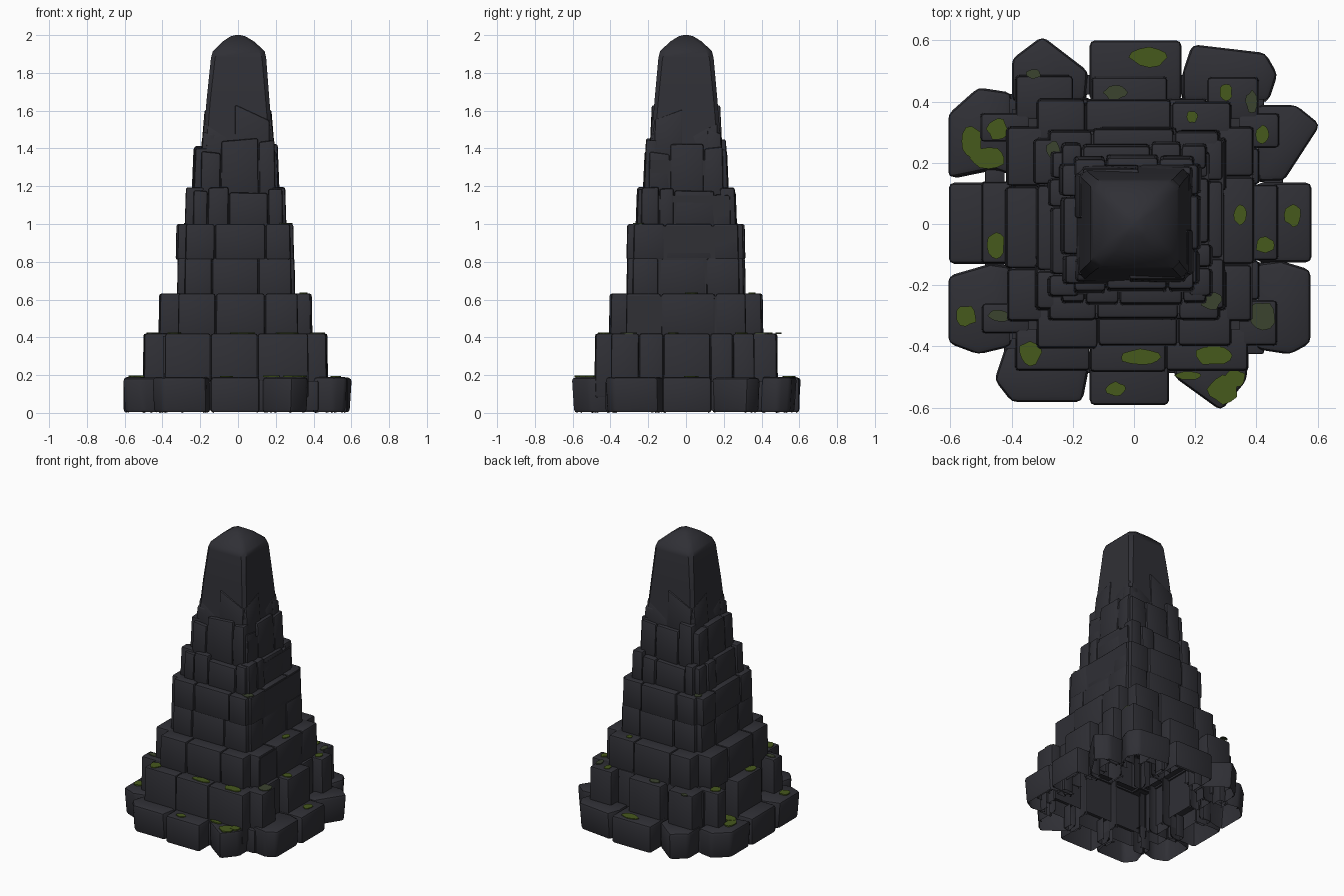
import bpy, bmesh, math, random
from mathutils import Vector

if "Cube" in bpy.data.objects:
    bpy.data.objects.remove(bpy.data.objects["Cube"])

random.seed(7)


def material(name, rgb):
    m = bpy.data.materials.new(name)
    m.diffuse_color = (*rgb, 1)
    m.use_nodes = True
    m.node_tree.nodes["Principled BSDF"].inputs["Base Color"].default_value = m.diffuse_color
    return m


STONE = material("dark stone", (0.029, 0.029, 0.036))
MOSS = material("moss green", (0.062, 0.10, 0.012))
DULL = material("faded moss", (0.043, 0.056, 0.028))

# outward and tangent directions: front, right, back, left
SIDES = [(Vector((0, -1)), Vector((1, 0))), (Vector((1, 0)), Vector((0, 1))),
         (Vector((0, 1)), Vector((-1, 0))), (Vector((-1, 0)), Vector((0, -1)))]
SIDE_OFFSET = [0, -0.012, 0, 0.014]


def finish(bm, name, mat, smooth=True):
    me = bpy.data.meshes.new(name)
    bm.to_mesh(me)
    bm.free()
    ob = bpy.data.objects.new(name, me)
    bpy.context.collection.objects.link(ob)
    me.materials.append(mat)
    if smooth:
        bpy.ops.object.select_all(action='DESELECT')
        ob.select_set(True)
        bpy.context.view_layer.objects.active = ob
        bpy.ops.object.shade_smooth_by_angle(angle=math.radians(35))
    return ob


def add_block(target, foot, top, out, bevel):
    """Bevelled block between two outlines, open underneath and on the inner side."""
    bm = bmesh.new()
    a = [bm.verts.new(p) for p in foot]
    b = [bm.verts.new(p) for p in top]
    n = len(a)
    bm.faces.new(a)
    bm.faces.new(b)
    for i in range(n):
        bm.faces.new((a[i], a[(i + 1) % n], b[(i + 1) % n], b[i]))
    bmesh.ops.recalc_face_normals(bm, faces=bm.faces[:])
    if bevel:
        bmesh.ops.bevel(bm, geom=bm.edges[:], offset=bevel, segments=2,
                        profile=0.5, affect='EDGES', clamp_overlap=True)
    bm.normal_update()
    inner = Vector((out[0], out[1], 0))
    gone = [f for f in bm.faces if f.normal.z < -0.9 or f.normal.dot(inner) < -0.9]
    bmesh.ops.delete(bm, geom=gone, context='FACES')
    tmp = bpy.data.meshes.new("tmp")
    bm.to_mesh(tmp)
    bm.free()
    target.from_mesh(tmp)
    bpy.data.meshes.remove(tmp)


def side_block(target, k, u0, u1, d0, d1, z0, z1, bevel=0.012, lean=0.0, slope=0.0):
    """Block on side k: u along the wall, d outward, lean = top moves inward."""
    out, tan = SIDES[k]
    corners = [(u0, d0), (u1, d0), (u1, d1), (u0, d1)]
    foot = [(*(tan * u + out * d), z0) for u, d in corners]
    mid = (u0 + u1) / 2
    top = [(*(tan * u * (1 - lean * 2) + out * (d - lean if d == d1 else d)),
            z1 + slope * (u - mid)) for u, d in corners]
    add_block(target, foot, top, out, bevel)


# base ring: four middle blocks and irregular corner slabs
base = bmesh.new()
for k, (u0, u1, d) in enumerate([(-.145, .115, .592), (-.125, .135, .58),
                                 (-.155, .145, .60), (-.135, .13, .605)]):
    side_block(base, k, u0, u1, .40, d, 0, .19, bevel=.018)
slabs = [
    (2, [(-.40, .40), (-.40, .54), (-.30, .615), (-.15, .50), (-.16, .40)]),
    (3, [(-.40, .43), (-.51, .447), (-.608, .36), (-.608, .15), (-.46, .18), (-.40, .16)]),
    (2, [(.16, .40), (.16, .50), (.19, .588), (.43, .56), (.47, .49), (.44, .40)]),
    (1, [(.40, .39), (.53, .39), (.61, .325), (.49, .14), (.40, .14)]),
    (1, [(.40, -.13), (.48, -.12), (.578, -.15), (.578, -.39), (.51, -.427), (.40, -.41)]),
    (0, [(.37, -.40), (.37, -.51), (.285, -.612), (.13, -.50), (.14, -.40)]),
    (3, [(-.40, -.14), (-.47, -.13), (-.608, -.17), (-.608, -.39), (-.51, -.427), (-.40, -.40)]),
    (0, [(-.42, -.40), (-.457, -.51), (-.40, -.583), (-.17, -.583), (-.15, -.48), (-.16, -.40)]),
]
for k, poly in slabs:
    z = .19 + random.uniform(-.004, .004)
    add_block(base, [(x * .98, y * .98, 0) for x, y in poly], [(x, y, z) for x, y in poly],
              SIDES[k][0], .02)
finish(base, "base_blocks", STONE)

# filler stones behind the joints of the base ring
joints = bmesh.new()
for k in range(4):
    for u in (-.14, .13):
        side_block(joints, k, u - .04, u + .04, .42, .487, .01, .17, .008)
    side_block(joints, k, .35, .425, .35, .425, .01, .17, .008)
finish(joints, "joint_fillers", STONE)

# first step: middle block, corner posts and recessed stones between them
FIRST = [[(-.39, -.145, 0), (-.145, .105, 0), (.105, .375, 0)],
         [(-.40, -.25, 0), (-.25, -.12, 1), (-.12, .13, 0), (.13, .25, 1), (.25, .365, 0)],
         [(-.41, -.24, 0), (-.24, -.11, 1), (-.11, .14, 0), (.14, .20, 1), (.20, .39, 0)],
         [(-.365, -.27, 0), (-.27, -.14, 1), (-.14, .13, 0), (.13, .26, 1), (.26, .36, 0)]]
bm = bmesh.new()
for k, row in enumerate(FIRST):
    for u0, u1, recessed in row:
        d = .412 if recessed else .487 + SIDE_OFFSET[k] + random.uniform(-.006, .004)
        side_block(bm, k, u0 + .001, u1 - .001, .34, d, .08, .42, lean=.004)
finish(bm, "first_step", STONE)

# stepped courses: name, bottom, top, outer, inner, half length, seams, height jitter
COURSES = [
    ("second_step", .40, .632, .405, .26, .32, (-.13, .155), 0),
    ("third_step_lower", .61, .82, .313, .22, .285, (-.14, .11), 0),
    ("third_step_upper", .81, 1.0, .311, .22, .28, (-.12, .145), 0),
    ("fourth_step", .98, 1.175, .266, .18, .24, (-.15, -.06, .16), .02),
    ("fifth_step", 1.15, 1.41, .228, .15, .20, (-.09, .10), .045),
]
for name, z0, z1, d1, d0, w, seams, jit in COURSES:
    bm = bmesh.new()
    for k in range(4):
        cuts = [-w] + [s + random.uniform(-.012, .012) for s in seams] + [w]
        for u0, u1 in zip(cuts, cuts[1:]):
            side_block(bm, k, u0 + .002, u1 - .002, d0,
                       d1 + SIDE_OFFSET[k] + random.uniform(-.007, .005), z0,
                       z1 + random.uniform(-jit, jit), lean=.004 + jit * .15,
                       slope=random.uniform(-jit, jit) * 3)
    finish(bm, name, STONE)


def loft(name, rings, cap):
    bm = bmesh.new()
    rows = [[bm.verts.new(p) for p in r] for r in rings]
    n = len(rows[0])
    for a, b in zip(rows, rows[1:]):
        for i in range(n):
            bm.faces.new((a[i], a[(i + 1) % n], b[(i + 1) % n], b[i]))
    if cap:
        bm.faces.new(rows[-1])
    return finish(bm, name, STONE)


# hollow stepped core that closes the joints between the blocks
def cross_ring(h, w, z):
    pts = []
    for out, tan in SIDES:
        for u, d in ((-w, h), (w, h), (w, w)):
            pts.append((*(tan * u + out * d), z))
    return pts


core = []
levels = [(.14, .408, .398, .375), (.408, .62, .387, .31), (.62, .99, .292, .272),
          (.99, 1.15, .245, .228), (1.15, 1.34, .21, .19)]
for z0, z1, h, w in levels:
    core += [cross_ring(h, w, z0), cross_ring(h, w, z1)]
loft("hollow_core", core, False)


# tapering spire with softened corners and a domed tip
def spire_ring(h, z, cut, cx=0.0):
    pts = []
    for out, tan in SIDES:
        for u in (-h + cut, h - cut):
            p = tan * u + out * h
            pts.append((p.x + cx, p.y, z))
    return pts


loft("spire", [spire_ring(*r) for r in [
    (.207, 1.20, .02), (.184, 1.44, .02), (.166, 1.66, .02), (.146, 1.88, .022, .003),
    (.137, 1.915, .03, .004), (.085, 1.965, .03, .002), (.04, 1.993, .015), (.012, 2.0, .004)]], True)

# cracked slabs clinging to the foot of the spire
collar = bmesh.new()
for k in range(4):
    flip = 1 if k % 2 else -1
    side_block(collar, k, -.17, -.02, .13, .197, 1.36, 1.54 + .04 * flip, .008, .020, .35 * flip)
    side_block(collar, k, -.015, .17, .13, .195, 1.34, 1.54 - .05 * flip, .008, .014, .45 * flip)
    side_block(collar, k, .115, .19, .12, .198, 1.30, 1.46 + .03 * flip, .010, .012, -.3)
finish(collar, "spire_collar", STONE)


# moss patches: x, y, height, half sizes
def moss(name, mat, patches):
    bm = bmesh.new()
    for x, y, z, rx, ry in patches:
        ring = []
        for i in range(12):
            a = i * math.tau / 12
            r = random.uniform(.85, 1.15)
            ring.append((x + rx * r * math.cos(a), y + ry * r * math.sin(a)))
        add_block(bm, [(px, py, z - .003) for px, py in ring],
                  [(px, py, z + .005) for px, py in ring], (0, 0), 0)
    finish(bm, name, mat, False)


moss("moss_patches", MOSS, [
    (-.53, .27, .192, .035, .05), (-.475, .215, .193, .055, .035), (.05, .545, .19, .06, .03),
    (.52, .03, .19, .028, .038), (-.06, -.54, .19, .03, .023), (-.55, -.30, .192, .035, .035),
    (-.34, -.42, .42, .036, .04), (.29, -.54, .192, .05, .045), (.33, -.505, .193, .035, .03),
    (.18, -.495, .193, .045, .015),
    (-.445, .31, .42, .034, .035), (.42, .29, .42, .022, .03), (-.45, -.07, .42, .028, .048),
    (.43, -.07, .42, .032, .026), (.02, -.435, .42, .07, .028), (.26, -.43, .42, .06, .03),
    (.30, .43, .42, .021, .026), (.345, .03, .632, .022, .032), (.19, .35, .632, .018, .02)])
moss("faded_moss_patches", DULL, [
    (.42, -.30, .42, .045, .045), (-.44, -.30, .42, .038, .02), (-.06, .43, .42, .038, .024),
    (.25, -.25, 1.0, .035, .03), (-.265, .24, 1.0, .022, .03), (.385, .40, .42, .02, .035),
    (-.33, .49, .42, .025, .015)])
